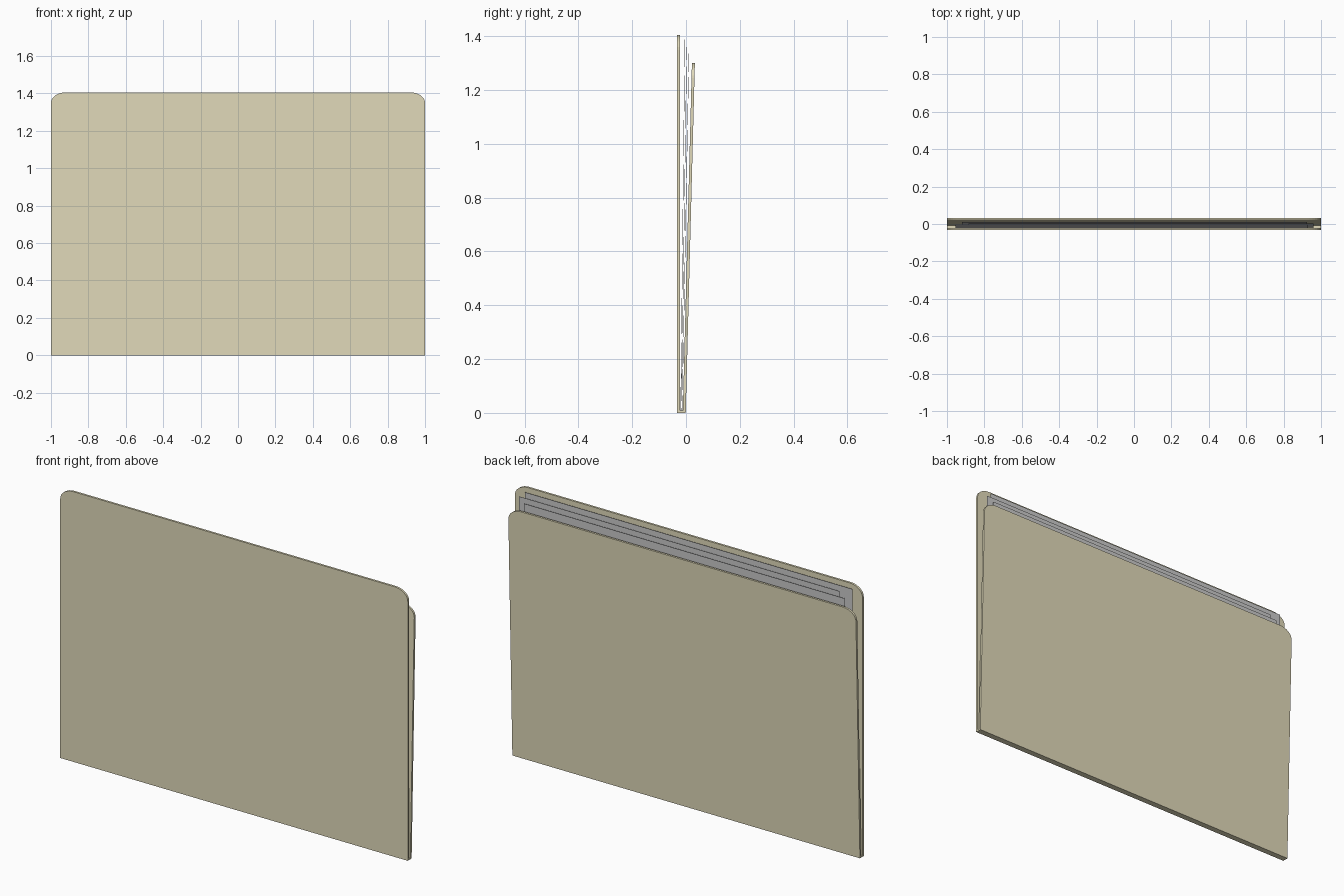
import bpy, bmesh, math

if "Cube" in bpy.data.objects:
    bpy.data.objects.remove(bpy.data.objects["Cube"])

card = bpy.data.materials.new("card")
card.diffuse_color = (0.75, 0.70, 0.49, 1)
card.use_nodes = True
card.node_tree.nodes["Principled BSDF"].inputs["Base Color"].default_value = card.diffuse_color


def panel(name, x0, x1, z0, z1, y_bottom, y_top, thick, corner=0, mat=None):
    """Upright sheet leaning from y_bottom to y_top, optional rounded top corners."""
    pts = [(x0, z0), (x1, z0)]
    if corner:
        rx, rz = corner, corner * 0.75
        for i in range(9):
            a = math.pi / 2 * i / 8
            pts.append((x1 - rx + rx * math.cos(a), z1 - rz + rz * math.sin(a)))
        for i in range(9):
            a = math.pi / 2 * (1 + i / 8)
            pts.append((x0 + rx + rx * math.cos(a), z1 - rz + rz * math.sin(a)))
    else:
        pts += [(x1, z1), (x0, z1)]
    lean = (y_top - y_bottom) / (z1 - z0)
    bm = bmesh.new()
    near = bm.faces.new([bm.verts.new((x, y_bottom + (z - z0) * lean, z)) for x, z in pts])
    ext = bmesh.ops.extrude_face_region(bm, geom=[near])
    moved = [g for g in ext["geom"] if isinstance(g, bmesh.types.BMVert)]
    bmesh.ops.translate(bm, verts=moved, vec=(0, thick, 0))
    bmesh.ops.recalc_face_normals(bm, faces=bm.faces)
    mesh = bpy.data.meshes.new(name)
    bm.to_mesh(mesh)
    bm.free()
    obj = bpy.data.objects.new(name, mesh)
    bpy.context.collection.objects.link(obj)
    if mat:
        mesh.materials.append(mat)
    return obj


# Folder: upright front cover, leaning shorter back cover, bottom fold
panel("front_cover", -1, 1, 0, 1.405, -0.033, -0.033, 0.011, 0.075, card)
panel("back_cover", -1, 1, 0, 1.30, -0.012, 0.022, 0.011, 0.075, card)
panel("bottom_fold", -1, 1, 0, 0.008, -0.022, -0.022, 0.010, 0, card)

# Loose paper sheets, fanned between the covers
sheets = [
    (-0.955, 0.93, 1.387, -0.0205, -0.005),
    (-0.885, 0.96, 1.360, -0.0178, 0.002),
    (-0.92, 0.925, 1.335, -0.0150, 0.010),
]
for i, (x0, x1, top, yb, yt) in enumerate(sheets):
    panel(f"paper_sheet_{i + 1}", x0, x1, 0.009, top, yb, yt, 0.0015)
